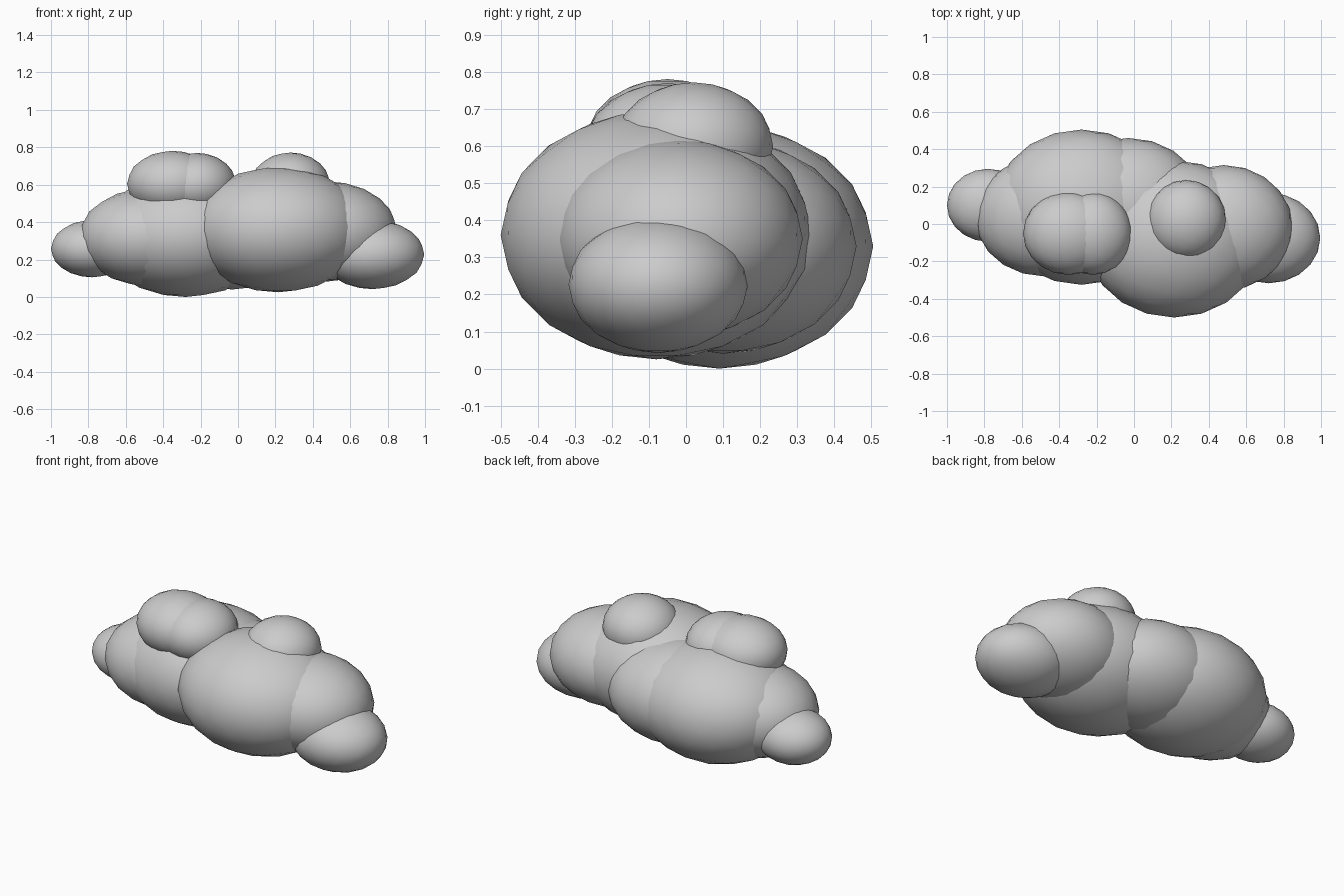
import bpy

if "Cube" in bpy.data.objects:
    bpy.data.objects.remove(bpy.data.objects["Cube"])

# One soft grey for the whole cloud
grey = bpy.data.materials.new("soft_grey")
grey.diffuse_color = (0.6, 0.6, 0.6, 1)
grey.use_nodes = True
grey.node_tree.nodes["Principled BSDF"].inputs["Base Color"].default_value = grey.diffuse_color

# Puffs: name, centre, radii
puffs = [
    ("back_left_body", (-0.28, 0.09, 0.33), (0.47, 0.415, 0.33)),
    ("front_right_body", (0.215, -0.08, 0.36), (0.475, 0.42, 0.335)),
    ("back_middle_puff", (-0.03, 0.10, 0.33), (0.41, 0.36, 0.29)),
    ("right_puff", (0.48, -0.02, 0.35), (0.37, 0.335, 0.267)),
    ("right_end_puff", (0.72, -0.075, 0.227), (0.276, 0.242, 0.185)),
    ("left_puff", (-0.48, 0.04, 0.32), (0.37, 0.32, 0.26)),
    ("left_end_puff", (-0.78, 0.10, 0.258), (0.22, 0.195, 0.153)),
    ("top_left_puff", (-0.35, -0.05, 0.605), (0.243, 0.222, 0.176)),
    ("top_middle_puff", (-0.22, -0.05, 0.60), (0.21, 0.222, 0.17)),
    ("top_right_puff", (0.28, 0.02, 0.60), (0.212, 0.215, 0.172)),
]

for name, centre, radii in puffs:
    bpy.ops.mesh.primitive_ico_sphere_add(subdivisions=3, radius=1, location=centre)
    puff = bpy.context.object
    puff.name = name
    puff.scale = radii
    bpy.ops.object.transform_apply(location=False, rotation=False, scale=True)
    bpy.ops.object.shade_smooth()
    puff.data.materials.append(grey)
